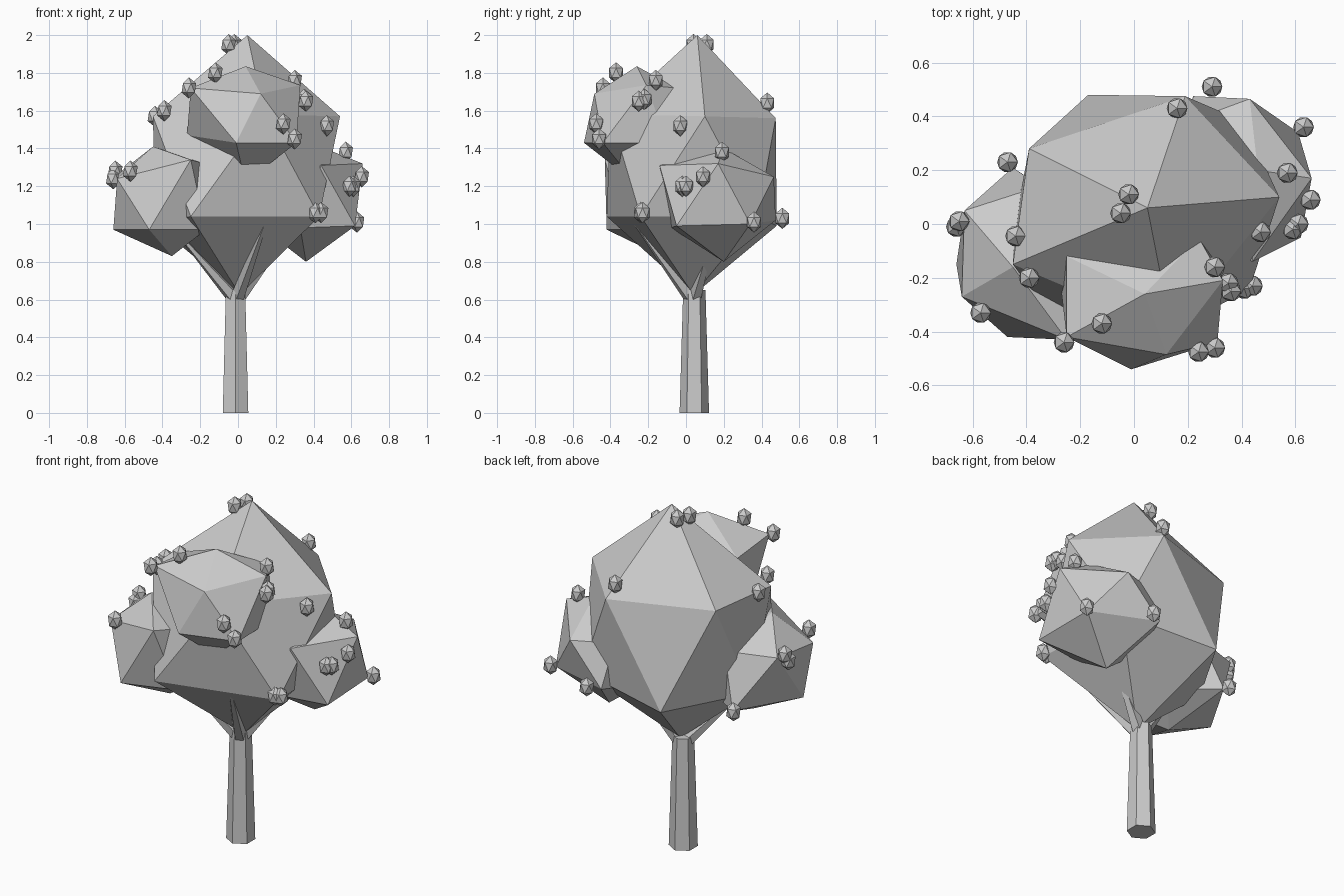
import bpy, bmesh, math
from mathutils import Vector, Matrix


def finish(bm, name):
    bmesh.ops.recalc_face_normals(bm, faces=bm.faces[:])
    mesh = bpy.data.meshes.new(name)
    bm.to_mesh(mesh)
    bm.free()
    obj = bpy.data.objects.new(name, mesh)
    bpy.context.collection.objects.link(obj)
    return obj


# Faceted leaf clump: top, bottom, upper ring of five, lower ring of five
def clump(name, top, bottom, upper, lower):
    bm = bmesh.new()
    t, b = bm.verts.new(top), bm.verts.new(bottom)
    u = [bm.verts.new(p) for p in upper]
    w = [bm.verts.new(p) for p in lower]   # w[i] sits between u[i] and u[i+1]
    for i in range(5):
        j = (i + 1) % 5
        bm.faces.new((t, u[i], u[j]))
        bm.faces.new((u[i], w[i], u[j]))
        bm.faces.new((w[i], w[j], u[j]))
        bm.faces.new((b, w[j], w[i]))
    return finish(bm, name)


# Tapered limb between two points
def limb(name, a, b, r1, r2, sides):
    a, b = Vector(a), Vector(b)
    d = b - a
    rot = d.to_track_quat('Z', 'Y').to_matrix().to_4x4()
    bm = bmesh.new()
    bmesh.ops.create_cone(bm, cap_ends=True, segments=sides, radius1=r1, radius2=r2,
                          depth=d.length, matrix=Matrix.Translation((a + b) / 2) @ rot)
    return finish(bm, name)


# Trunk and branches
limb("trunk", (-0.013, 0.044, 0), (-0.013, 0.044, 0.65), 0.078, 0.059, 6)
for name, start, end in [
    ("front_branch", (0.0, 0.02, 0.62), (0.16, -0.30, 1.05)),
    ("left_branch", (-0.03, 0.03, 0.62), (-0.30, -0.10, 0.93)),
    ("right_branch", (0.01, 0.05, 0.62), (0.28, 0.15, 0.97)),
]:
    limb(name, start, end, 0.038, 0.010, 5)

# Foliage
clump("main_foliage", (0.05, 0.06, 2.0), (0.01, 0.04, 0.625),
      [(0.54, 0.10, 1.57), (0.19, 0.475, 1.56), (-0.39, 0.28, 1.57),
       (-0.45, -0.15, 1.57), (0.14, -0.40, 1.58)],
      [(0.41, 0.38, 1.04), (-0.17, 0.48, 0.99), (-0.44, 0.02, 1.0),
       (-0.25, -0.42, 1.04), (0.43, -0.24, 1.04)])
clump("front_foliage", (0.04, -0.26, 1.835), (0.04, -0.27, 1.22),
      [(0.33, -0.21, 1.735), (0.24, -0.05, 1.72), (-0.25, -0.12, 1.69),
       (-0.25, -0.42, 1.72), (0.12, -0.485, 1.69)],
      [(0.30, -0.10, 1.43), (-0.03, -0.02, 1.45), (-0.27, -0.25, 1.47),
       (-0.01, -0.54, 1.43), (0.31, -0.44, 1.43)])
clump("left_foliage", (-0.45, -0.16, 1.41), (-0.35, -0.13, 0.83),
      [(-0.14, -0.22, 1.31), (-0.35, 0.14, 1.27), (-0.63, 0.05, 1.27),
       (-0.64, -0.27, 1.24), (-0.25, -0.43, 1.34)],
      [(-0.20, 0.04, 0.95), (-0.45, 0.21, 0.97), (-0.66, -0.15, 0.97),
       (-0.47, -0.42, 0.97), (-0.17, -0.32, 0.97)])
clump("right_foliage", (0.46, 0.20, 1.40), (0.36, 0.20, 0.80),
      [(0.66, 0.17, 1.32), (0.43, 0.465, 1.25), (0.20, 0.38, 1.26),
       (0.20, 0.03, 1.25), (0.44, -0.14, 1.31)],
      [(0.61, 0.34, 1.0), (0.22, 0.475, 1.02), (0.14, 0.20, 0.97),
       (0.33, -0.08, 0.98), (0.62, -0.05, 0.99)])

# Fruit
spots = [
    (0.29, 0.51, 1.03), (0.16, 0.43, 1.64), (0.63, 0.36, 1.01), (0.57, 0.19, 1.38),
    (0.655, 0.09, 1.25), (0.61, 0.0, 1.2), (0.59, -0.02, 1.2), (0.47, -0.03, 1.52),
    (0.30, -0.16, 1.76), (0.35, -0.22, 1.66), (0.36, -0.25, 1.65), (0.41, -0.24, 1.06),
    (0.44, -0.23, 1.06), (0.30, -0.46, 1.45), (0.24, -0.475, 1.53), (-0.12, -0.37, 1.80),
    (-0.26, -0.44, 1.72), (-0.57, -0.33, 1.28), (-0.39, -0.20, 1.60), (-0.44, -0.045, 1.57),
    (-0.65, 0.01, 1.28), (-0.66, -0.01, 1.24), (-0.47, 0.23, 0.98), (-0.05, 0.04, 1.95),
    (-0.02, 0.11, 1.95),
]
for i, p in enumerate(spots):
    bm = bmesh.new()
    bmesh.ops.create_icosphere(bm, subdivisions=1, radius=1.0, matrix=Matrix.Translation(p)
                               @ Matrix.Diagonal((0.043, 0.043, 0.056, 1)))
    finish(bm, f"fruit_{i + 1}")
